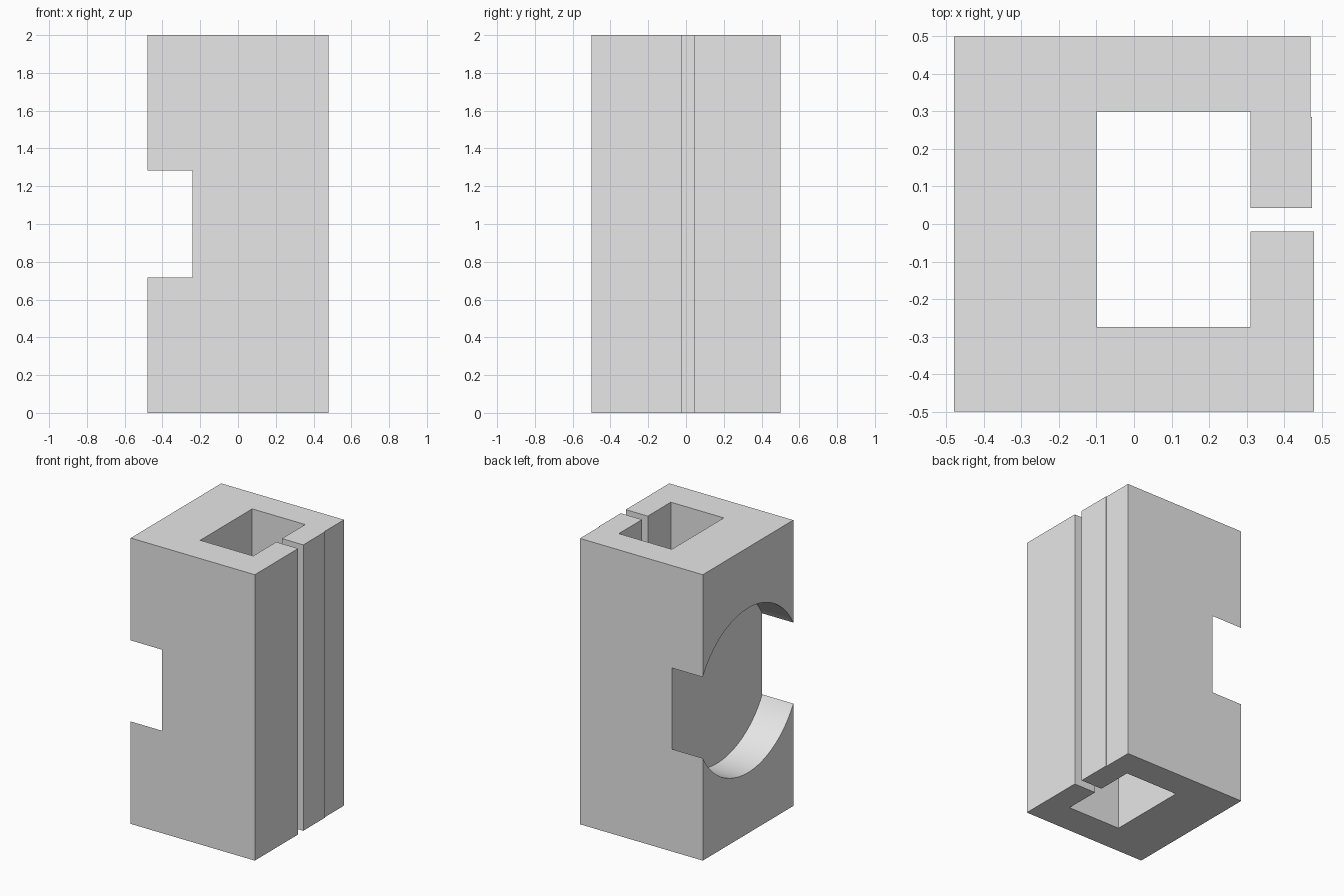
import bpy
import bmesh
import math
from mathutils import Matrix

if "Cube" in bpy.data.objects:
    bpy.data.objects.remove(bpy.data.objects["Cube"], do_unlink=True)

HEIGHT = 2.0

# One plain grey for the whole part
grey = bpy.data.materials.new("light_grey")
grey.use_nodes = True
grey.diffuse_color = (0.8, 0.8, 0.8, 1)
grey.node_tree.nodes["Principled BSDF"].inputs["Base Color"].default_value = (0.8, 0.8, 0.8, 1)


def make_object(name, bm):
    bmesh.ops.recalc_face_normals(bm, faces=bm.faces)
    mesh = bpy.data.meshes.new(name)
    bm.to_mesh(mesh)
    bm.free()
    mesh.materials.append(grey)
    obj = bpy.data.objects.new(name, mesh)
    bpy.context.collection.objects.link(obj)
    return obj


# Slotted channel: C-shaped section, with a small step on the rear lip
section = [
    (-0.48, -0.5), (0.48, -0.5), (0.48, -0.02), (0.31, -0.02),
    (0.31, -0.275), (-0.10, -0.275), (-0.10, 0.30), (0.31, 0.30),
    (0.31, 0.043), (0.475, 0.043), (0.475, 0.285), (0.47, 0.285),
    (0.47, 0.5), (-0.48, 0.5),
]
bm = bmesh.new()
base = bm.faces.new([bm.verts.new((x, y, 0)) for x, y in section])
top = bmesh.ops.extrude_face_region(bm, geom=[base])["geom"]
bmesh.ops.translate(bm, vec=(0, 0, HEIGHT),
                    verts=[v for v in top if isinstance(v, bmesh.types.BMVert)])
body = make_object("slotted_channel", bm)

# Round pocket cut into the solid side, wider than the block
pocket_floor, pocket_depth = -0.24, 0.5
bm = bmesh.new()
bmesh.ops.create_cone(
    bm, cap_ends=True, segments=128, radius1=0.575, radius2=0.575, depth=pocket_depth,
    matrix=Matrix.Translation((pocket_floor - pocket_depth / 2, 0, HEIGHT / 2))
    @ Matrix.Rotation(math.pi / 2, 4, "Y"))
cutter = make_object("pocket_cutter", bm)
cutter.hide_render = True

cut = body.modifiers.new("round_pocket", "BOOLEAN")
cut.operation = "DIFFERENCE"
cut.solver = "EXACT"
cut.object = cutter

bpy.ops.object.select_all(action="DESELECT")
body.select_set(True)
bpy.context.view_layer.objects.active = body
bpy.ops.object.modifier_apply(modifier=cut.name)
bpy.data.objects.remove(cutter, do_unlink=True)

# Smooth pocket wall, crisp edges elsewhere
bpy.ops.object.shade_smooth_by_angle(angle=math.radians(30))
